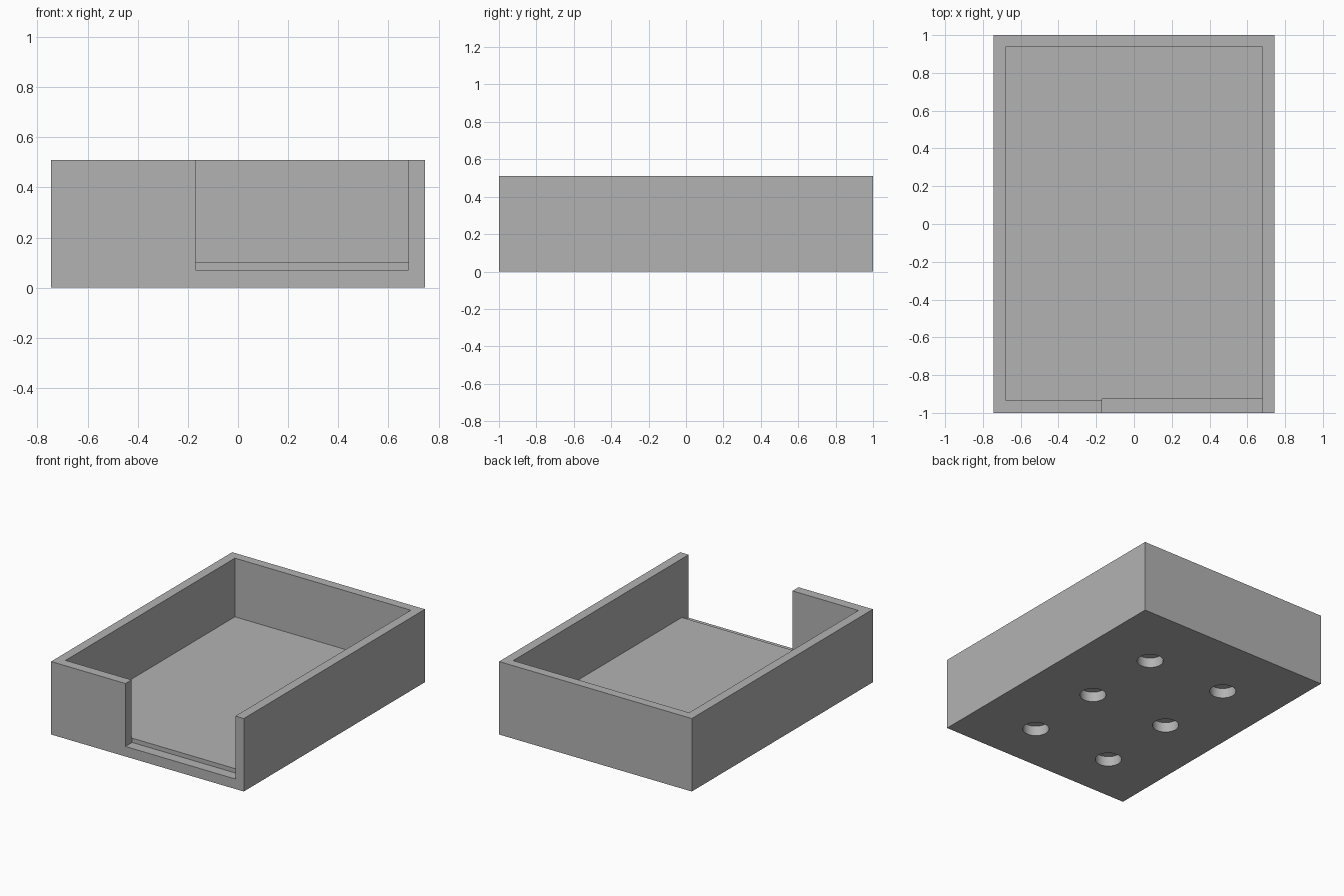
import bpy
import bmesh
from mathutils import Vector

cube = bpy.data.objects.get("Cube")
if cube:
    bpy.data.objects.remove(cube, do_unlink=True)

grey = bpy.data.materials.new("plain grey")
grey.use_nodes = True
grey.diffuse_color = (0.45, 0.45, 0.45, 1)
grey.node_tree.nodes["Principled BSDF"].inputs["Base Color"].default_value = (0.45, 0.45, 0.45, 1)


def add_object(name, bm):
    mesh = bpy.data.meshes.new(name)
    bm.to_mesh(mesh)
    bm.free()
    mesh.materials.append(grey)
    obj = bpy.data.objects.new(name, mesh)
    bpy.context.collection.objects.link(obj)
    return obj


def box(name, low, high):
    low, high = Vector(low), Vector(high)
    bm = bmesh.new()
    bmesh.ops.create_cube(bm, size=1)
    bmesh.ops.scale(bm, vec=high - low, verts=bm.verts)
    bmesh.ops.translate(bm, vec=(low + high) / 2, verts=bm.verts)
    return add_object(name, bm)


def hole(name, x, y, radius, depth):
    bm = bmesh.new()
    bmesh.ops.create_cone(bm, cap_ends=True, segments=32, radius1=radius,
                          radius2=radius, depth=2 * depth)
    bmesh.ops.translate(bm, vec=(x, y, 0), verts=bm.verts)
    return add_object(name, bm)


def cut(target, cutter):
    mod = target.modifiers.new(cutter.name, 'BOOLEAN')
    mod.operation = 'DIFFERENCE'
    mod.solver = 'EXACT'
    mod.object = cutter
    bpy.context.view_layer.objects.active = target
    bpy.ops.object.modifier_apply(modifier=mod.name)
    bpy.data.objects.remove(cutter, do_unlink=True)


# Open tray body
W, L, H = 0.745, 1.0, 0.51
INNER = 0.68
tray = box("tray", (-W, -L, 0), (W, L, H))
cut(tray, box("cavity", (-INNER, -0.933, 0.10), (INNER, 0.937, 1)))

# Front opening, slightly lower than the tray floor
cut(tray, box("front_opening", (-0.17, -1.2, 0.07), (INNER, -0.926, 1)))

# Six blind round recesses in the underside
for x in (-0.32, 0.295):
    for y in (-0.64, -0.063, 0.515):
        cut(tray, hole("magnet_recess", x, y, 0.085, 0.07))

bpy.ops.object.select_all(action='DESELECT')
tray.select_set(True)
bpy.context.view_layer.objects.active = tray
bpy.ops.object.shade_smooth_by_angle()
